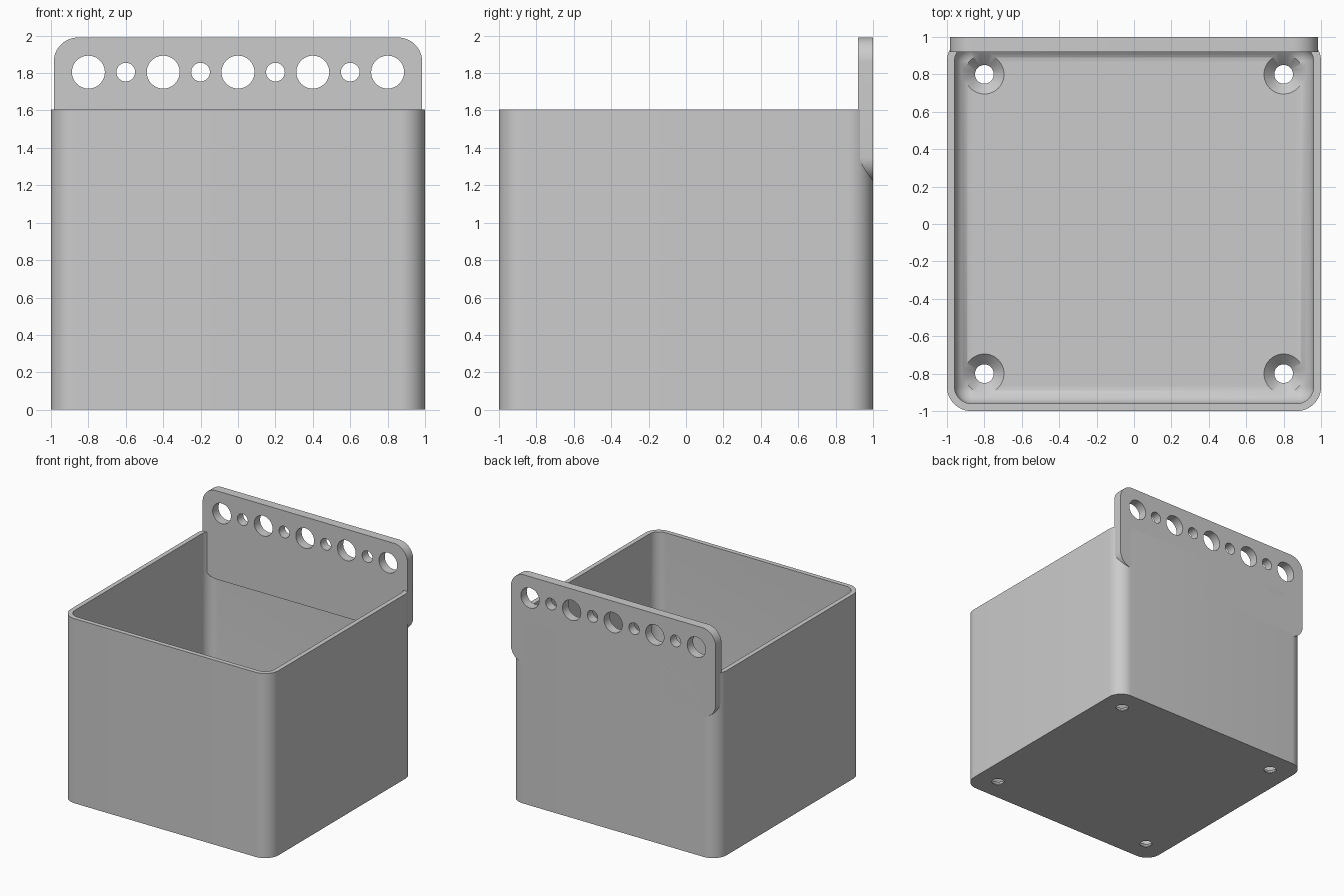
import bpy
import bmesh
import math
from mathutils import Matrix

if "Cube" in bpy.data.objects:
    bpy.data.objects.remove(bpy.data.objects["Cube"])

WALL, FLOOR, CORNER, RIM = 0.04, 0.06, 0.13, 1.605
INNER = CORNER - WALL

grey = bpy.data.materials.new("light_grey_plastic")
grey.use_nodes = True
colour = (0.6, 0.6, 0.6, 1)
grey.diffuse_color = colour
grey.node_tree.nodes["Principled BSDF"].inputs["Base Color"].default_value = colour


def rounded_loop(half_w, half_h, radius, steps=12):
    """Counter-clockwise rounded rectangle around the origin."""
    points = []
    for quarter, (sx, sy) in enumerate([(1, 1), (-1, 1), (-1, -1), (1, -1)]):
        for i in range(steps + 1):
            a = (quarter + i / steps) * math.pi / 2
            points.append((sx * (half_w - radius) + radius * math.cos(a),
                           sy * (half_h - radius) + radius * math.sin(a)))
    return points


def loft(name, layers, matrix=Matrix()):
    """Join rounded loops (half_w, half_h, radius, height) into a closed solid."""
    bm = bmesh.new()
    rings = [[bm.verts.new((x, y, z)) for x, y in rounded_loop(w, h, r)]
             for w, h, r, z in layers]
    for low, high in zip(rings, rings[1:]):
        for i in range(len(low)):
            j = (i + 1) % len(low)
            bm.faces.new((low[i], low[j], high[j], high[i]))
    bm.faces.new(rings[0][::-1])
    bm.faces.new(rings[-1])
    bmesh.ops.recalc_face_normals(bm, faces=bm.faces)
    bm.transform(matrix)
    return add_object(name, bm)


def add_object(name, bm):
    mesh = bpy.data.meshes.new(name)
    bm.to_mesh(mesh)
    bm.free()
    mesh.materials.append(grey)
    obj = bpy.data.objects.new(name, mesh)
    bpy.context.collection.objects.link(obj)
    return obj


def drill(obj, holes):
    """Cut cones or cylinders (matrix, radius_low, radius_high, depth)."""
    bm = bmesh.new()
    for matrix, low, high, depth in holes:
        bmesh.ops.create_cone(bm, cap_ends=True, segments=48, radius1=low,
                              radius2=high, depth=depth, matrix=matrix)
    cutter = add_object("hole_cutter", bm)
    cutter.hide_render = True
    mod = obj.modifiers.new("holes", 'BOOLEAN')
    mod.operation = 'DIFFERENCE'
    mod.solver = 'EXACT'
    mod.use_self = True
    mod.object = cutter
    bpy.context.view_layer.objects.active = obj
    bpy.ops.object.modifier_apply(modifier=mod.name)
    bpy.data.objects.remove(cutter)


# Open bin: outer wall, rim, inner wall, filleted floor
layers = [(1, 1, CORNER, 0), (1, 1, CORNER, RIM), (1 - WALL, 1 - WALL, INNER, RIM)]
for i in range(9):
    a = math.radians(i * 11)
    inset = WALL + INNER * (1 - math.cos(a))
    layers.append((1 - inset, 1 - inset, INNER * math.cos(a),
                   FLOOR + INNER * (1 - math.sin(a))))
bin_body = loft("bin_body", layers)

# Countersunk screw holes in the floor
screw_holes = []
for x in (-0.8, 0.8):
    for y in (-0.8, 0.8):
        screw_holes.append((Matrix.Translation((x, y, 0)), 0.05, 0.05, 0.3))
        screw_holes.append((Matrix.Translation((x, y, FLOOR - 0.015)), 0.05, 0.13, 0.08))
drill(bin_body, screw_holes)

# Hanging plate through the back wall
upright = Matrix.Rotation(math.pi / 2, 4, 'X')
plate = loft("hanging_plate",
             [(0.985, 0.385, CORNER, -0.04), (0.985, 0.385, CORNER, 0.04)],
             Matrix.Translation((0, 0.96, 1.605)) @ upright)

# Row of alternating large and small holes
row = []
for i in range(-4, 5):
    radius = 0.088 if i % 2 == 0 else 0.05
    row.append((Matrix.Translation((i * 0.2, 0.96, 1.805)) @ upright, radius, radius, 0.3))
drill(plate, row)

# Smooth rounded surfaces, keep edges crisp
bpy.ops.object.select_all(action='DESELECT')
for obj in (bin_body, plate):
    obj.select_set(True)
bpy.context.view_layer.objects.active = bin_body
bpy.ops.object.shade_smooth_by_angle(angle=math.radians(30))
